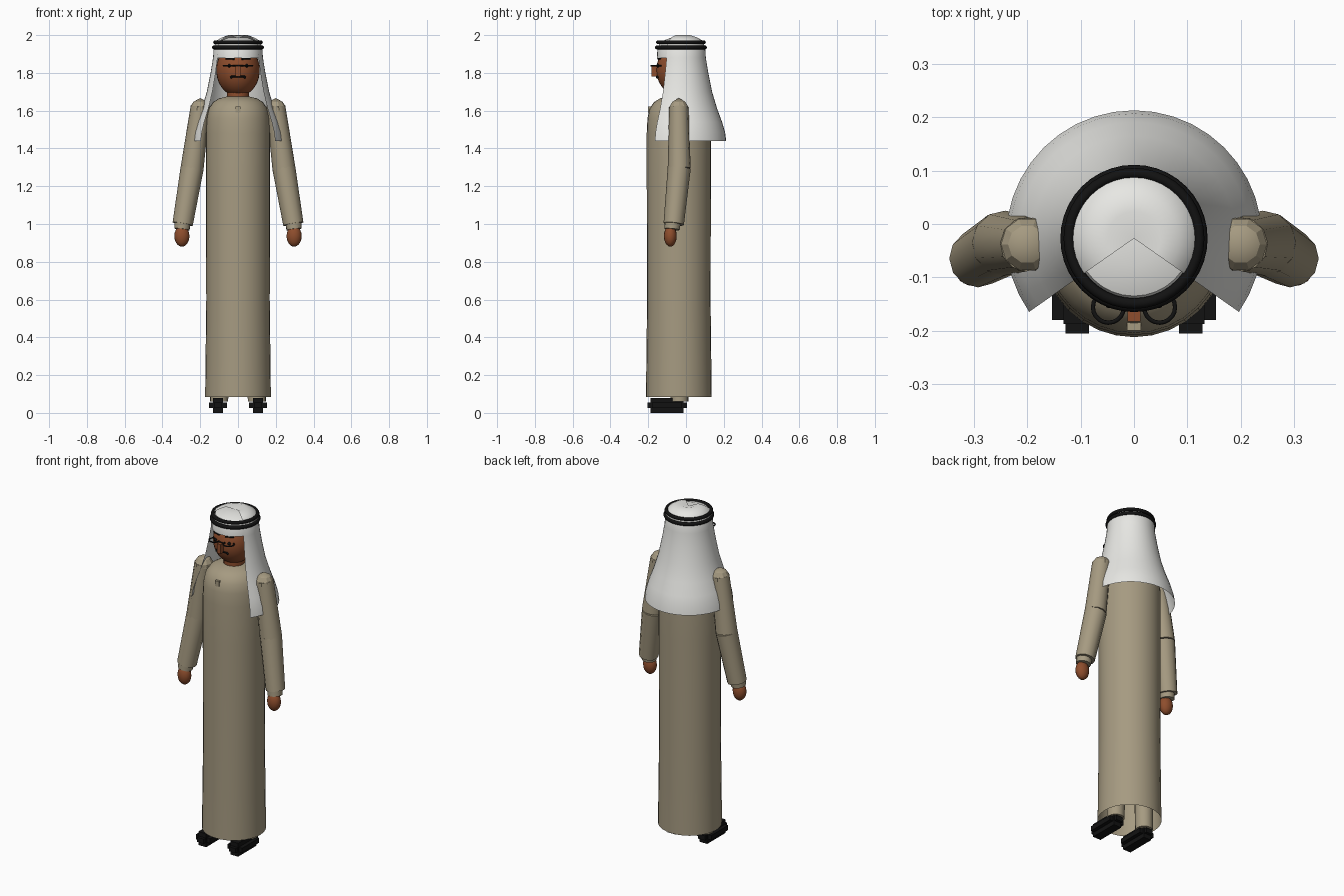
import bpy, bmesh, math
from mathutils import Vector, Matrix

cube = bpy.data.objects.get("Cube")
if cube:
    bpy.data.objects.remove(cube, do_unlink=True)


def material(name, rgb):
    m = bpy.data.materials.new(name)
    m.use_nodes = True
    m.diffuse_color = (*rgb, 1)
    m.node_tree.nodes["Principled BSDF"].inputs["Base Color"].default_value = (*rgb, 1)
    return m


TAN = material("tan cloth", (0.38, 0.325, 0.22))
WHITE = material("white cloth", (0.82, 0.82, 0.79))
SKIN = material("brown skin", (0.27, 0.075, 0.026))
BLACK = material("black", (0.006, 0.006, 0.006))


def finish(name, bm, mat, angle=40):
    bmesh.ops.recalc_face_normals(bm, faces=bm.faces)
    mesh = bpy.data.meshes.new(name)
    bm.to_mesh(mesh)
    bm.free()
    mesh.materials.append(mat)
    ob = bpy.data.objects.new(name, mesh)
    bpy.context.collection.objects.link(ob)
    if angle:
        bpy.ops.object.select_all(action='DESELECT')
        ob.select_set(True)
        bpy.context.view_layer.objects.active = ob
        bpy.ops.object.shade_smooth_by_angle(angle=math.radians(angle))
    return ob


def lathe(name, profile, mat, y=0.0, x=0.0, start=0, sweep=360, segs=32, angle=40):
    """Revolve (radius, height) points about a vertical axis."""
    bm = bmesh.new()
    verts = [bm.verts.new((r, 0, z)) for r, z in profile]
    edges = [bm.edges.new(pair) for pair in zip(verts, verts[1:])]
    bmesh.ops.rotate(bm, verts=verts, matrix=Matrix.Rotation(math.radians(start), 3, 'Z'))
    bmesh.ops.spin(bm, geom=verts + edges, axis=(0, 0, 1), cent=(0, 0, 0),
                   angle=math.radians(sweep), steps=segs)
    bmesh.ops.remove_doubles(bm, verts=bm.verts, dist=0.0004)
    bmesh.ops.translate(bm, verts=bm.verts, vec=(x, y, 0))
    return finish(name, bm, mat, angle)


def tube(name, a, b, r1, r2, mat, segs=12):
    """Tapered cylinder from a to b."""
    a, b = Vector(a), Vector(b)
    m = Matrix.Translation((a + b) / 2) @ (b - a).to_track_quat('Z', 'Y').to_matrix().to_4x4()
    bm = bmesh.new()
    bmesh.ops.create_cone(bm, cap_ends=True, segments=segs, radius1=r1, radius2=r2,
                          depth=(b - a).length, matrix=m)
    return finish(name, bm, mat)


def ball(name, centre, radii, mat, u=16, v=10):
    bm = bmesh.new()
    m = Matrix.Translation(centre) @ Matrix.Diagonal((*radii, 1))
    bmesh.ops.create_uvsphere(bm, u_segments=u, v_segments=v, radius=1, matrix=m)
    return finish(name, bm, mat, 60)


def boxes(name, parts, mat):
    """One object from (centre, size) boxes."""
    bm = bmesh.new()
    for centre, size in parts:
        m = Matrix.Translation(centre) @ Matrix.Diagonal((*size, 1))
        bmesh.ops.create_cube(bm, size=1, matrix=m)
    return finish(name, bm, mat, 0)


def ring(name, centre, major, minor, mat, segs=40):
    circle = [(major + minor * math.cos(t * math.pi / 4),
               centre[2] + minor * math.sin(t * math.pi / 4)) for t in range(9)]
    return lathe(name, circle, mat, centre[1], centre[0], segs=segs, angle=60)


HEAD_Y = -0.027

# Robe, open at the hem
lathe("robe", [(0.174, 0.085), (0.168, 0.6), (0.17, 1.25), (0.17, 1.48), (0.166, 1.56),
               (0.155, 1.61), (0.132, 1.645), (0.1, 1.665), (0.058, 1.675)], TAN, y=-0.038)
boxes("collar_placket", [((0, -0.182, 1.605), (0.026, 0.036, 0.032))], TAN)

# Head and neck
tube("neck", (0, -0.035, 1.62), (0, -0.035, 1.74), 0.058, 0.058, SKIN, 20)
ball("head", (0, HEAD_Y, 1.815), (0.115, 0.13, 0.14), SKIN, 32, 20)
boxes("nose", [((0, -0.165, 1.808), (0.024, 0.036, 0.056))], SKIN)

# Headscarf with an open front, and the cap under it
lathe("headscarf", [(0.24, 1.44), (0.234, 1.485), (0.218, 1.54), (0.192, 1.61), (0.165, 1.7),
                    (0.145, 1.8), (0.132, 1.88), (0.128, 1.94), (0.112, 1.972),
                    (0.085, 1.988), (0.05, 2.0), (0.0, 1.985)],
      WHITE, y=HEAD_Y, start=-35, sweep=250, segs=28, angle=60)
lathe("under_cap", [(0.127, 1.88), (0.124, 1.93), (0.108, 1.965), (0.05, 1.987), (0, 1.98)],
      WHITE, y=HEAD_Y)
ring("lower_head_cord", (0, HEAD_Y, 1.935), 0.127, 0.011, BLACK)
ring("upper_head_cord", (0, HEAD_Y, 1.962), 0.122, 0.01, BLACK)

# Moustache and glasses bridge
tube("moustache", (-0.036, -0.154, 1.781), (0.036, -0.154, 1.781), 0.005, 0.005, BLACK, 8)
tube("glasses_bridge", (-0.02, -0.16, 1.838), (0.02, -0.16, 1.838), 0.003, 0.003, BLACK, 8)

for side, s in (("left", 1), ("right", -1)):
    # Face details
    ring(side + "_glasses_rim", (s * 0.048, -0.156, 1.838), 0.029, 0.004, BLACK, 20)
    ball(side + "_eye", (s * 0.046, -0.149, 1.838), (0.009, 0.009, 0.009), BLACK, 10, 8)
    tube(side + "_eyebrow", (s * 0.02, -0.148, 1.874), (s * 0.066, -0.136, 1.876),
         0.005, 0.004, BLACK, 8)
    ball(side + "_moustache_tip", (s * 0.036, -0.152, 1.777), (0.007, 0.007, 0.007), BLACK, 8, 6)

    # Arm: shoulder cap, two sleeve pieces, cuff, hand
    shoulder = (s * 0.2, -0.038, 1.62)
    elbow = (s * 0.243, -0.036, 1.295)
    wrist = (s * 0.293, -0.065, 1.0)
    lathe(side + "_shoulder_cap", [(0.052, 1.6), (0.05, 1.625), (0.036, 1.647), (0, 1.667)],
          TAN, x=s * 0.2, y=-0.038, segs=10, angle=25)
    tube(side + "_upper_sleeve", shoulder, elbow, 0.051, 0.061, TAN)
    tube(side + "_lower_sleeve", elbow, wrist, 0.061, 0.054, TAN)
    tube(side + "_cuff", (s * 0.292, -0.07, 1.015), (s * 0.297, -0.074, 0.972), 0.044, 0.041, TAN)
    ball(side + "_hand", (s * 0.297, -0.083, 0.936), (0.04, 0.034, 0.056), SKIN)

    # Trouser leg and stepped shoe
    tube(side + "_leg", (s * 0.1, -0.035, 0.06), (s * 0.09, -0.035, 1.0), 0.048, 0.06, TAN, 16)
    full, step = Vector((0.096, 0.21, 0.08)), 0.052
    parts = []
    for axis in range(3):
        size = full - Vector((step, step, step))
        size[axis] = full[axis]
        parts.append(((s * 0.106, -0.1, 0.04), size))
    # Widen the side and sole slabs along the shoe's length
    parts.append(((s * 0.106, -0.1, 0.04), (0.052, 0.175, 0.08)))
    parts.append(((s * 0.106, -0.1, 0.04), (0.096, 0.16, 0.028)))
    boxes(side + "_shoe", parts, BLACK)
